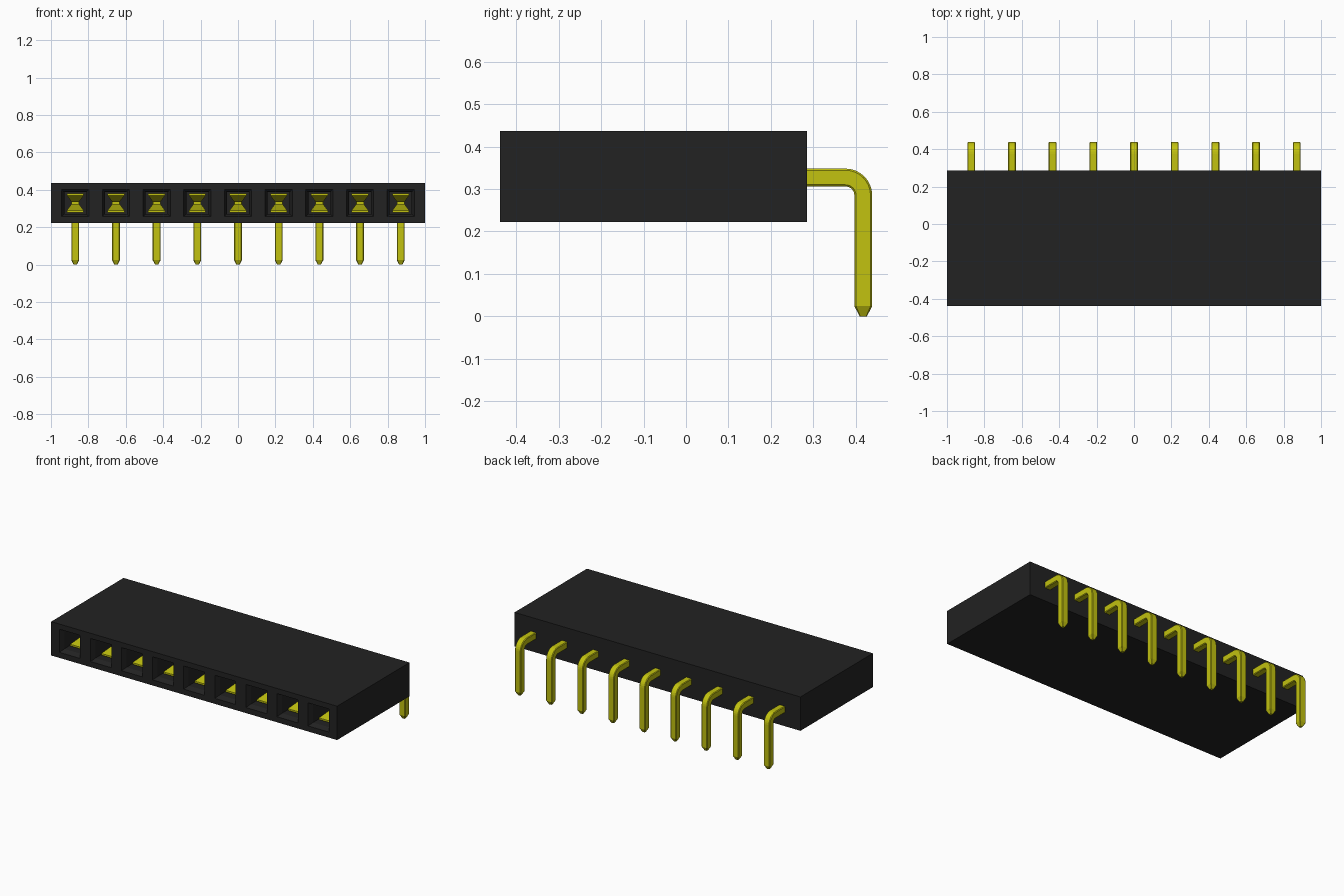
import bpy, bmesh, math
from mathutils import Vector

cube = bpy.data.objects.get("Cube")
if cube:
    bpy.data.objects.remove(cube, do_unlink=True)


def material(name, rgb):
    m = bpy.data.materials.new(name)
    m.use_nodes = True
    m.diffuse_color = (*rgb, 1)
    m.node_tree.nodes["Principled BSDF"].inputs["Base Color"].default_value = (*rgb, 1)
    return m


black = material("black plastic", (0.016, 0.016, 0.016))
gold = material("yellow metal", (0.54, 0.54, 0.005))


def finish(bm, name, mat):
    bmesh.ops.recalc_face_normals(bm, faces=bm.faces[:])
    me = bpy.data.meshes.new(name)
    bm.to_mesh(me)
    bm.free()
    me.materials.append(mat)
    ob = bpy.data.objects.new(name, me)
    bpy.context.collection.objects.link(ob)
    return ob


def loft(bm, rings):
    """Skin a list of equal-length point rings and cap both ends."""
    vs = [[bm.verts.new(p) for p in r] for r in rings]
    n = len(vs[0])
    for a, b in zip(vs, vs[1:]):
        for i in range(n):
            j = (i + 1) % n
            bm.faces.new((a[i], a[j], b[j], b[i]))
    bm.faces.new(vs[0][::-1])
    bm.faces.new(vs[-1])


COUNT, PITCH = 9, 0.2175
CENTRES = [(i - (COUNT - 1) / 2) * PITCH for i in range(COUNT)]
Y0, Y1, Z0, Z1 = -0.438, 0.285, 0.222, 0.436
ZC, OPEN = 0.33, 0.073

# Housing block with a row of funnel-mouthed sockets in the front
bm = bmesh.new()
bmesh.ops.create_cube(bm, size=1)
for v in bm.verts:
    v.co = Vector((2 * v.co.x, (Y0 + Y1) / 2 + v.co.y * (Y1 - Y0),
                   (Z0 + Z1) / 2 + v.co.z * (Z1 - Z0)))
cuts = [((c + s * OPEN, 0, 0), (1, 0, 0)) for c in CENTRES for s in (-1, 1)]
cuts += [((0, 0, ZC + s * OPEN), (0, 0, 1)) for s in (-1, 1)]
for co, no in cuts:
    bmesh.ops.bisect_plane(bm, geom=bm.verts[:] + bm.edges[:] + bm.faces[:],
                           plane_co=co, plane_no=no)
bm.normal_update()
mouths = []
for f in bm.faces:
    c = f.calc_center_median()
    if (c.y < Y0 + 0.001 and abs(c.z - ZC) < 0.01
            and any(abs(c.x - x) < 0.01 for x in CENTRES)):
        mouths.append(f)
bmesh.ops.inset_individual(bm, faces=mouths, thickness=0.02, depth=0)
for f in mouths:
    for v in f.verts:
        v.co.y += 0.03
holes = bmesh.ops.extrude_discrete_faces(bm, faces=mouths)["faces"]
for f in holes:
    for v in f.verts:
        v.co.y = 0.15
bmesh.ops.dissolve_limit(bm, angle_limit=0.01, verts=bm.verts[:], edges=bm.edges[:])
bmesh.ops.triangulate(bm, faces=[f for f in bm.faces if len(f.verts) > 4])
finish(bm, "housing", black)

# Bent pin: chamfered square section swept along an elbow, with a tapered tip
H, CH = 0.021, 0.004
ZP, YP, R = 0.327, 0.4175, 0.042
SECTION = [(H, H - CH), (H - CH, H), (CH - H, H), (-H, H - CH),
           (-H, CH - H), (CH - H, -H), (H - CH, -H), (H, CH - H)]
stations = [(0.14, ZP, 0, 1)]
for k in range(9):
    a = math.pi / 2 * k / 8
    stations.append((YP - R + R * math.sin(a), ZP - R + R * math.cos(a), a, 1))
stations += [(YP, 0.024, math.pi / 2, 1), (YP, 0, math.pi / 2, 0.4)]

# Spring leaf stations: y, distance from the socket axis, half width
LEAF = [(0.13, 0.030, 0.02), (-0.16, 0.006, 0.02), (-0.20, 0.006, 0.02),
        (-0.37, 0.040, 0.045)]
T = 0.011

for n, x in enumerate(CENTRES, 1):
    bm = bmesh.new()
    loft(bm, [[(x + u * s, y + w * s * math.sin(a), z + w * s * math.cos(a))
               for u, w in SECTION] for y, z, a, s in stations])
    finish(bm, f"pin_{n}", gold)

    # Pair of converging leaves inside the socket, joined by a rear block
    bm = bmesh.new()
    for side in (1, -1):
        loft(bm, [[(x - w, y, ZC + side * d), (x + w, y, ZC + side * d),
                   (x + w, y, ZC + side * (d + T)), (x - w, y, ZC + side * (d + T))]
                  for y, d, w in LEAF])
    loft(bm, [[(x + sx * 0.02, y, ZC + sz * 0.041)
               for sx, sz in ((-1, -1), (1, -1), (1, 1), (-1, 1))] for y in (0.11, 0.149)])
    finish(bm, f"contact_{n}", gold)
